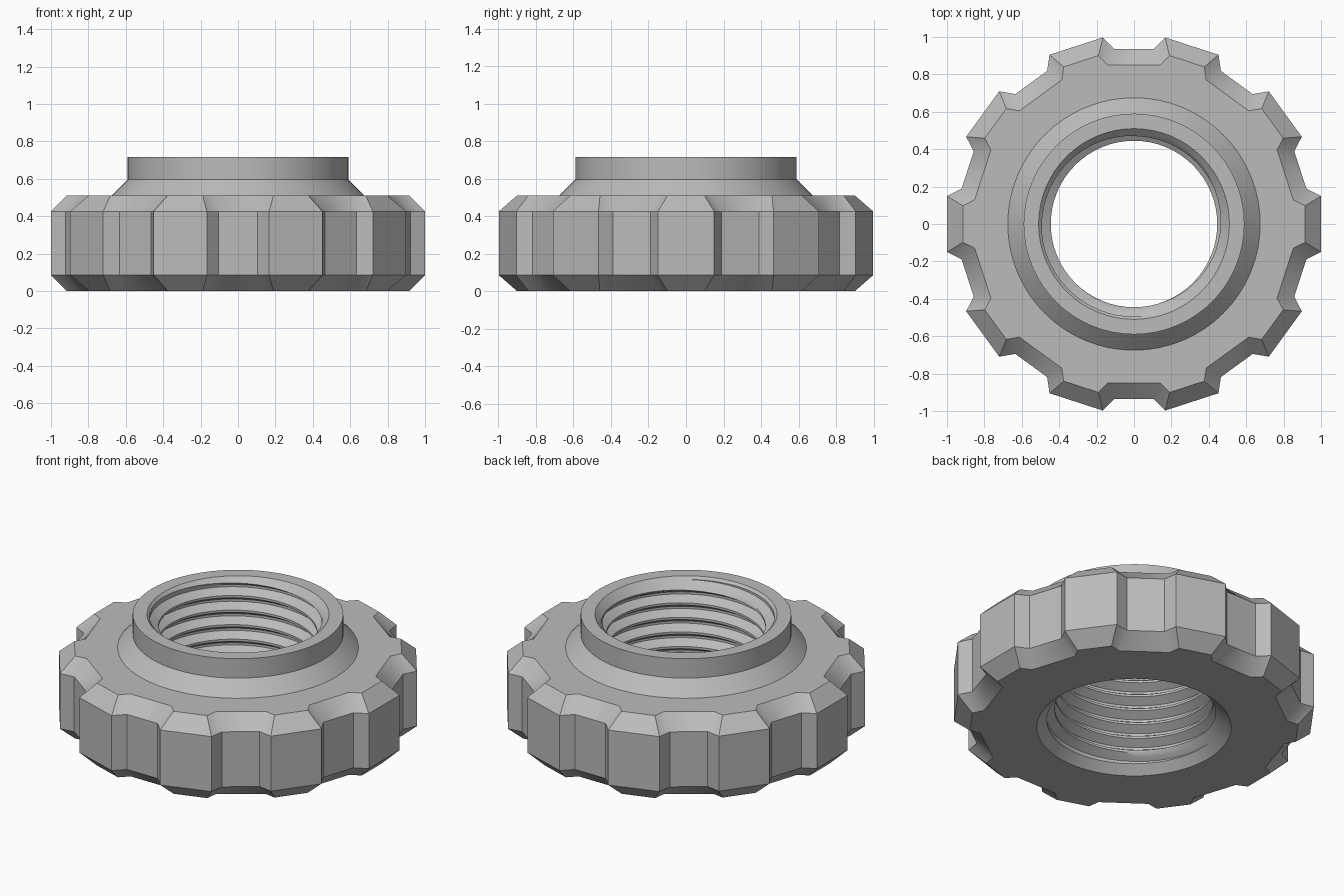
import bpy, bmesh
from math import sin, cos, tan, pi, tau, radians
from mathutils import Vector

if "Cube" in bpy.data.objects:
    bpy.data.objects.remove(bpy.data.objects["Cube"], do_unlink=True)

LOBES = 10
SEGMENTS = 64
BEVEL = 0.085
GRIP_TOP, TOTAL_TOP = 0.51, 0.715
HUB_FOOT, HUB_RADIUS = 0.675, 0.59
TOP_MOUTH, BOTTOM_MOUTH = 0.51, 0.545
ROOT, CREST, PITCH = 0.495, 0.445, 0.09
THREAD_LOW = BOTTOM_MOUTH - ROOT
THREAD_HIGH = TOTAL_TOP - (TOP_MOUTH - ROOT)


def new_material(name, value):
    mat = bpy.data.materials.new(name)
    mat.use_nodes = True
    colour = (value, value, value, 1)
    mat.diffuse_color = colour
    mat.node_tree.nodes["Principled BSDF"].inputs["Base Color"].default_value = colour
    return mat


def grip_outline(inset):
    """Lobed outline moved inward by an equal distance on every edge."""
    step = pi / LOBES
    lobe_half = 0.15 - inset * tan((pi / 4 + step) / 2)
    notch_half = 0.105 + inset * tan(pi / 8)
    points = []
    for i in range(LOBES):
        for angle, apothem, half in ((2 * i * step, 1.0, lobe_half),
                                     ((2 * i + 1) * step, 0.935, notch_half)):
            for side in (-half, half):
                points.append(Vector((cos(angle) * (apothem - inset) - sin(angle) * side,
                                      sin(angle) * (apothem - inset) + cos(angle) * side)))
    return points


def circle(radius):
    return [Vector((radius * cos(tau * i / SEGMENTS), radius * sin(tau * i / SEGMENTS)))
            for i in range(SEGMENTS)]


def add_loop(bm, points, z):
    return [bm.verts.new((p.x, p.y, z)) for p in points]


def connect(bm, lower, upper, closed=True):
    count = len(lower)
    for i in range(count if closed else count - 1):
        j = (i + 1) % count
        bm.faces.new((lower[i], lower[j], upper[j], upper[i]))


def fill_between(bm, outer, inner):
    """Flat face with a round hole."""
    edges = []
    for loop in (outer, inner):
        for a, b in zip(loop, loop[1:] + loop[:1]):
            edges.append(bm.edges.get((a, b)) or bm.edges.new((a, b)))
    bmesh.ops.triangle_fill(bm, use_beauty=True, use_dissolve=False, edges=edges)


def thread_radius(z, turn):
    """V thread with small flats, cut back by the mouth bevels."""
    phase = (z / PITCH - turn) % 1
    distance = abs(phase - 0.5) * PITCH
    ridge = min(max((distance - 0.007) / 0.031, 0), 1)
    radius = CREST + (ROOT - CREST) * ridge
    return max(radius, BOTTOM_MOUTH - z, TOP_MOUTH - (TOTAL_TOP - z))


def thread_column(bm, i):
    turn = i / SEGMENTS
    angle = tau * turn
    column = []
    for k in range(-2, int(TOTAL_TOP / PITCH) + 2):
        for offset in (-0.038, -0.022, -0.007, 0.007, 0.022, 0.038):
            z = (k + 0.5 + turn) * PITCH + offset
            z = min(max(z, THREAD_LOW), THREAD_HIGH)
            r = thread_radius(z, turn)
            column.append(bm.verts.new((r * cos(angle), r * sin(angle), z)))
    return column


bm = bmesh.new()

# Lobed grip with bevelled rims
grip = [add_loop(bm, grip_outline(inset), z) for inset, z in
        ((BEVEL, 0), (0, BEVEL), (0, GRIP_TOP - BEVEL), (BEVEL, GRIP_TOP))]
for lower, upper in zip(grip, grip[1:]):
    connect(bm, lower, upper)

# Conical foot, collar, top rim and mouth bevel
hub = [add_loop(bm, circle(r), z) for r, z in
       ((HUB_FOOT, GRIP_TOP), (HUB_RADIUS, 0.595), (HUB_RADIUS, TOTAL_TOP),
        (TOP_MOUTH, TOTAL_TOP), (ROOT, THREAD_HIGH))]
for lower, upper in zip(hub, hub[1:]):
    connect(bm, lower, upper)

# Lower mouth bevel
mouth = [add_loop(bm, circle(BOTTOM_MOUTH), 0), add_loop(bm, circle(ROOT), THREAD_LOW)]
connect(bm, *mouth)

# Flat top and bottom of the grip
fill_between(bm, grip[-1], hub[0])
fill_between(bm, grip[0], mouth[0])

# Internal helical thread
columns = [thread_column(bm, i) for i in range(SEGMENTS + 1)]
for a, b in zip(columns, columns[1:]):
    connect(bm, a, b, closed=False)

bmesh.ops.remove_doubles(bm, verts=bm.verts[:], dist=0.0002)
bmesh.ops.recalc_face_normals(bm, faces=bm.faces[:])

mesh = bpy.data.meshes.new("threaded_grip_ring")
bm.to_mesh(mesh)
bm.free()
mesh.materials.append(new_material("mid_grey", 0.5))
ring = bpy.data.objects.new("threaded_grip_ring", mesh)
bpy.context.collection.objects.link(ring)

bpy.ops.object.select_all(action="DESELECT")
ring.select_set(True)
bpy.context.view_layer.objects.active = ring
bpy.ops.object.shade_smooth_by_angle(angle=radians(35))
